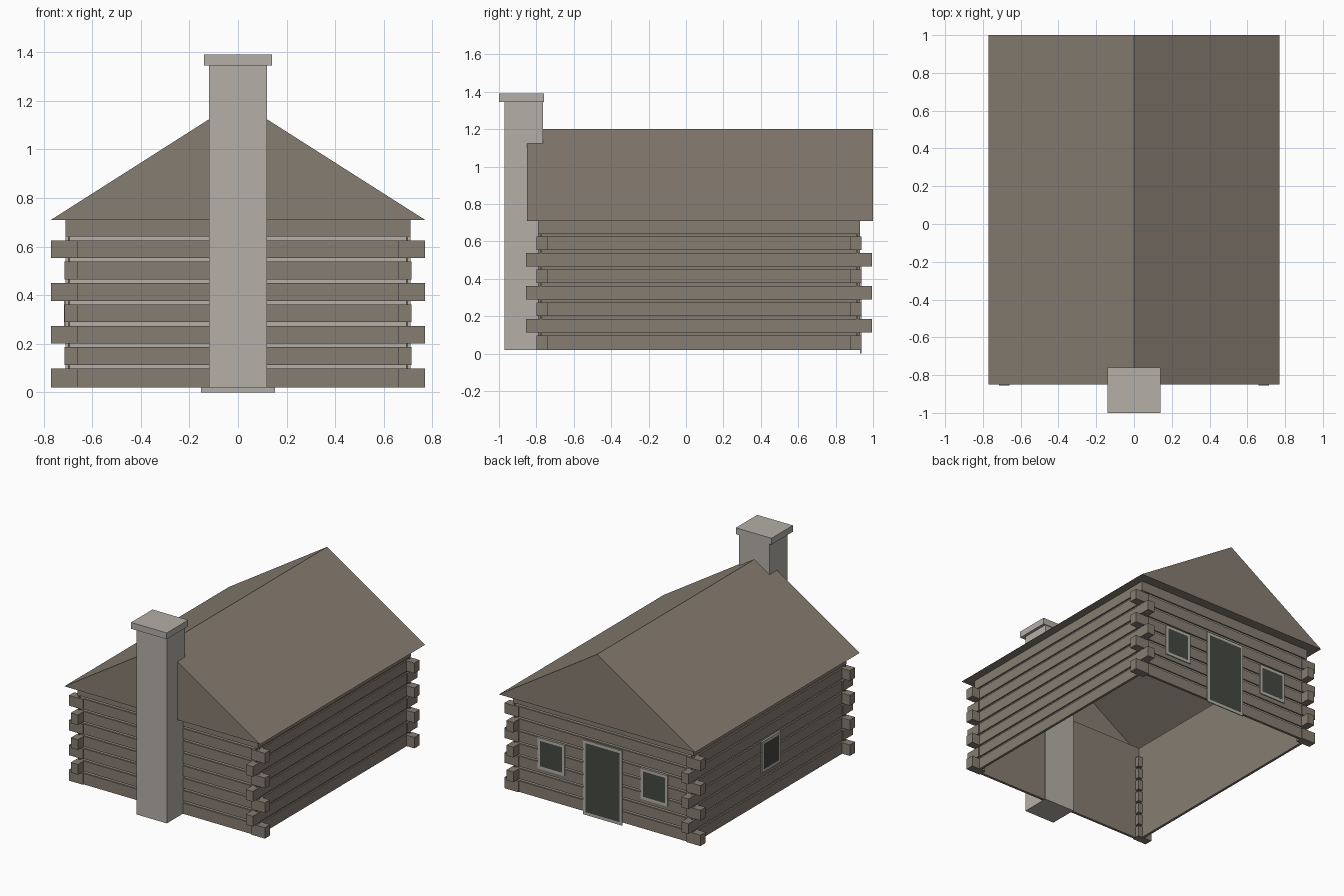
import bpy, bmesh

cube = bpy.data.objects.get("Cube")
if cube:
    bpy.data.objects.remove(cube, do_unlink=True)


def material(name, color):
    m = bpy.data.materials.new(name)
    m.use_nodes = True
    m.diffuse_color = (*color, 1)
    m.node_tree.nodes["Principled BSDF"].inputs["Base Color"].default_value = (*color, 1)
    return m


TIMBER = material("brown timber", (0.24, 0.205, 0.165))
STONE = material("pale stone", (0.46, 0.43, 0.385))
DARK = material("dark opening", (0.06, 0.064, 0.052))


def finish(name, bm, *mats):
    mesh = bpy.data.meshes.new(name)
    bmesh.ops.recalc_face_normals(bm, faces=bm.faces)
    bm.to_mesh(mesh)
    bm.free()
    for m in mats:
        mesh.materials.append(m)
    obj = bpy.data.objects.new(name, mesh)
    bpy.context.collection.objects.link(obj)
    return obj


def add_box(bm, x, y, z):
    """Add a box given as (low, high) ranges, in either order."""
    for v in bmesh.ops.create_cube(bm, size=1)["verts"]:
        v.co = [r[0] if c < 0 else r[1] for c, r in zip(v.co, (x, y, z))]


def box(name, x, y, z, mat):
    bm = bmesh.new()
    add_box(bm, x, y, z)
    return finish(name, bm, mat)


BASE, EAVE = 0.02, 0.71
HALF_X, FRONT, BACK = 0.71, -0.79, 0.93
ROWS, PITCH, LOG = 8, 0.088, 0.073
RECESS, PANEL = 0.01, 0.018


def row_range(i):
    low = 0.025 + i * PITCH
    return (BASE if i == 0 else low, EAVE if i == ROWS - 1 else low + LOG)


# Walls: a recessed mortar panel, plain timber inside, with logs on its face
def wall(name, axis, outer, side):
    span = (-HALF_X, HALF_X) if axis == 1 else (FRONT, BACK)

    def slab(bm, start, depth, z):
        d = (outer - side * start, outer - side * depth)
        add_box(bm, *((d, span) if axis == 0 else (span, d)), z)

    bm = bmesh.new()
    slab(bm, RECESS, PANEL, (BASE, EAVE))
    panel = finish(name + "_mortar", bm, STONE, TIMBER)
    for face in panel.data.polygons:
        face.material_index = 0 if face.normal[axis] * side > 0.5 else 1
    bm = bmesh.new()
    for i in range(ROWS):
        slab(bm, 0, RECESS + 0.002, row_range(i))
    finish(name + "_logs", bm, TIMBER)


wall("front_wall", 1, FRONT, -1)
wall("back_wall", 1, BACK, 1)
wall("right_wall", 0, -HALF_X, -1)
wall("left_wall", 0, HALF_X, 1)

# Notched log ends, alternating direction at each corner
for y_name, y, sy in (("front", FRONT, -1), ("back", BACK, 1)):
    for x_name, sx in (("right", -1), ("left", 1)):
        bm = bmesh.new()
        for i in range(ROWS - 1):
            reach_x = 0.77 if i % 2 == 0 else 0.715
            reach_y = 0.008 if i % 2 == 0 else 0.065
            add_box(bm, (sx * 0.66, sx * reach_x),
                    (y - sy * 0.05, y + sy * reach_y), row_range(i))
        finish(f"{y_name}_{x_name}_log_ends", bm, TIMBER)

# Gabled roof, with a flat eave rim and an open attic
bm = bmesh.new()
ends = [[bm.verts.new((x, y, z)) for x, z in ((-0.77, EAVE), (0.77, EAVE), (0, 1.2))]
        for y in (-0.85, 1.0)]
for end in ends:
    bm.faces.new(end)
for a in range(3):
    b = (a + 1) % 3
    bm.faces.new((ends[0][a], ends[0][b], ends[1][b], ends[1][a]))
bmesh.ops.recalc_face_normals(bm, faces=bm.faces)
underside = [f for f in bm.faces if f.normal.z < -0.9]
bmesh.ops.inset_region(bm, faces=underside, thickness=0.072, use_even_offset=True)
bmesh.ops.delete(bm, geom=underside, context="FACES")
finish("roof", bm, TIMBER)

# Chimney and its cap
box("chimney", (-0.12, 0.12), (-0.97, -0.765), (BASE, 1.345), STONE)
box("chimney_cap", (-0.14, 0.14), (-1.0, -0.76), (1.345, 1.39), STONE)


# Door and windows: thin framed plates whose inset face is dark
def opening(name, x, y, z, axis, side):
    bm = bmesh.new()
    add_box(bm, x, y, z)
    bmesh.ops.recalc_face_normals(bm, faces=bm.faces)
    face = [f for f in bm.faces if f.normal[axis] * side > 0.9]
    bmesh.ops.inset_region(bm, faces=face, thickness=0.02, use_even_offset=True)
    face[0].material_index = 1
    finish(name, bm, STONE, DARK)


on_back = (BACK, BACK + 0.007)
sill = (0.23, 0.45)
opening("door", (-0.153, 0.153), on_back, (0, 0.53), 1, 1)
opening("back_left_window", (0.3, 0.51), on_back, sill, 1, 1)
opening("back_right_window", (-0.51, -0.3), on_back, sill, 1, 1)
opening("side_window", (-HALF_X - 0.007, -HALF_X), (-0.04, 0.17), sill, 0, -1)
